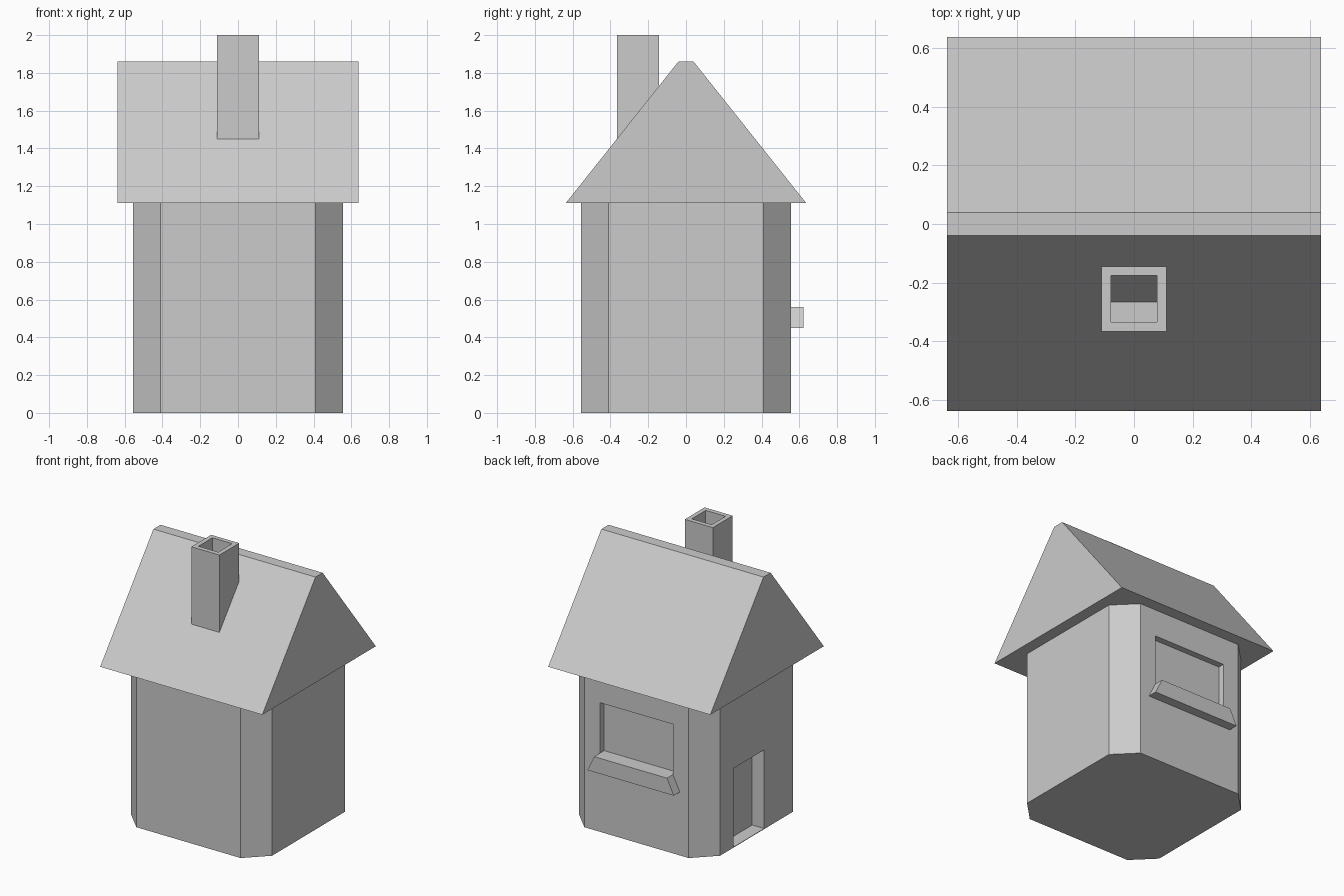
import bpy, bmesh
from mathutils import Vector

if "Cube" in bpy.data.objects:
    bpy.data.objects.remove(bpy.data.objects["Cube"])


def prism(name, outline, offset):
    """Extrude a flat outline along an offset into a closed solid."""
    bm = bmesh.new()
    face = bm.faces.new([bm.verts.new(p) for p in outline])
    new = bmesh.ops.extrude_face_region(bm, geom=[face], use_keep_orig=True)["geom"]
    verts = [g for g in new if isinstance(g, bmesh.types.BMVert)]
    bmesh.ops.translate(bm, verts=verts, vec=Vector(offset))
    bmesh.ops.recalc_face_normals(bm, faces=bm.faces[:])
    mesh = bpy.data.meshes.new(name)
    bm.to_mesh(mesh)
    bm.free()
    obj = bpy.data.objects.new(name, mesh)
    bpy.context.collection.objects.link(obj)
    return obj


def box(name, lo, hi):
    (x0, y0, z0), (x1, y1, z1) = lo, hi
    return prism(name, [(x0, y0, z0), (x1, y0, z0), (x1, y1, z0), (x0, y1, z0)],
                 (0, 0, z1 - z0))


def cut(target, cutter):
    """Subtract the cutter from the target and discard it."""
    cutter.hide_render = True
    mod = target.modifiers.new("cut", "BOOLEAN")
    mod.operation = "DIFFERENCE"
    mod.solver = "EXACT"
    mod.object = cutter
    bpy.context.view_layer.objects.active = target
    bpy.ops.object.modifier_apply(modifier=mod.name)
    bpy.data.objects.remove(cutter)


# Walls: square block with chamfered corners
R, C, WALL_TOP = 0.555, 0.41, 1.11
walls = prism("walls", [(C, -R, 0), (R, -C, 0), (R, C, 0), (C, R, 0),
                        (-C, R, 0), (-R, C, 0), (-R, -C, 0), (-C, -R, 0)],
              (0, 0, WALL_TOP))

# Window recess in the back wall, door recess in the left wall
cut(walls, box("window_cutter", (-0.286, R - 0.045, 0.56), (0.286, R + 0.2, 0.917)))
cut(walls, box("door_cutter", (-R - 0.2, -0.085, 0.004), (-R + 0.094, 0.257, 0.563)))

# Window sill, wider at the bottom
prism("window_sill", [(-0.34, R, 0.45), (0.34, R, 0.45),
                      (0.286, R, 0.56), (-0.286, R, 0.56)], (0, 0.067, 0))

# Gable roof with a narrow flat ridge
E = 0.637
prism("roof", [(-E, -E, WALL_TOP), (-E, E, WALL_TOP), (-E, 0.04, 1.86), (-E, -0.04, 1.86)],
      (2 * E, 0, 0))

# Hollow chimney rising from the front slope
chimney = box("chimney", (-0.11, -0.366, 1.45), (0.11, -0.144, 2.0))
cut(chimney, box("flue_cutter", (-0.078, -0.333, 1.576), (0.078, -0.176, 2.2)))
